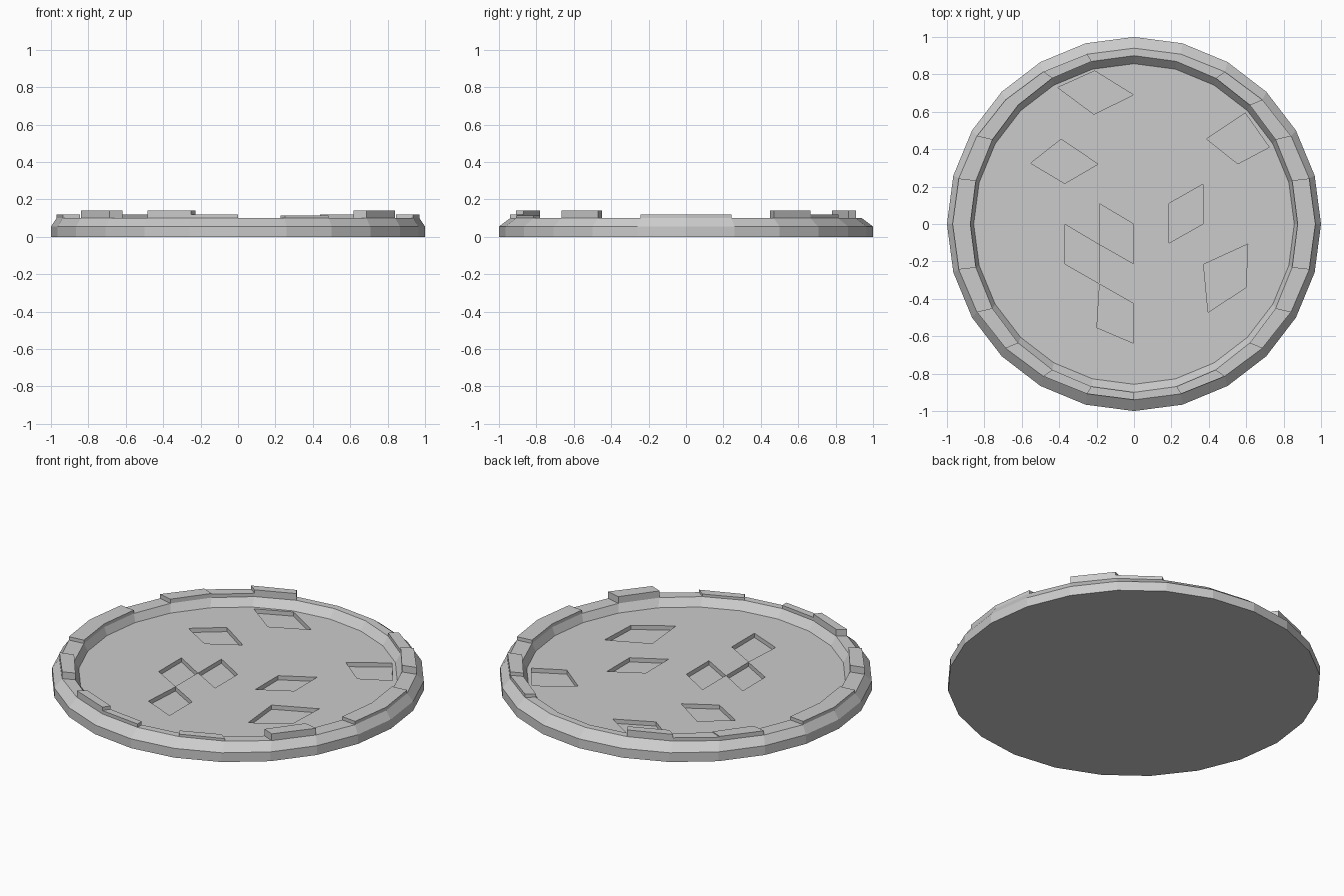
import bpy, bmesh
from math import cos, sin, radians

if "Cube" in bpy.data.objects:
    bpy.data.objects.remove(bpy.data.objects["Cube"])

SIDES = 24
STEP = 360 / SIDES
RIM_Z, FLOOR_Z, PIT_Z = 0.10, 0.055, 0.03
RIM_OUT, RIM_IN = (0.97, 0.94), (0.875, 0.90)   # x and y radii of the rim top


def make_object(name, bm):
    bmesh.ops.recalc_face_normals(bm, faces=bm.faces)
    mesh = bpy.data.meshes.new(name)
    bm.to_mesh(mesh)
    bm.free()
    ob = bpy.data.objects.new(name, mesh)
    bpy.context.collection.objects.link(ob)
    return ob


def on_ring(radii, i, z):
    a = radians(STEP * i)
    return (radii[0] * cos(a), radii[1] * sin(a), z)


def add_prism(bm, outline, z0, z1):
    low = [bm.verts.new((x, y, z0)) for x, y in outline]
    high = [bm.verts.new((x, y, z1)) for x, y in outline]
    bm.faces.new(low)
    bm.faces.new(high)
    n = len(outline)
    for i in range(n):
        j = (i + 1) % n
        bm.faces.new((low[i], low[j], high[j], high[i]))


# Round base with bevelled rim and sunken floor
bm = bmesh.new()
profile = [((1, 1), 0), ((1, 1), 0.055), (RIM_OUT, RIM_Z), (RIM_IN, RIM_Z), ((0.857, 0.857), FLOOR_Z)]
rings = [[bm.verts.new(on_ring(r, i, z)) for i in range(SIDES)] for r, z in profile]
for a, b in zip(rings, rings[1:]):
    for i in range(SIDES):
        j = (i + 1) % SIDES
        bm.faces.new((a[i], a[j], b[j], b[i]))
bm.faces.new(rings[0])
bm.faces.new(rings[-1])
base = make_object("round_base", bm)

# Missing floor tiles, cut as shallow pits
tiles = [
    [(-.21, .82), (0, .69), (-.215, .585), (-.41, .73)],
    [(-.39, .455), (-.19, .32), (-.37, .215), (-.555, .325)],
    [(.37, .215), (.37, 0), (.185, -.105), (.185, .11)],
    [(-.185, .11), (0, 0), (0, -.215), (-.185, -.11)],
    [(-.37, 0), (-.185, -.11), (-.185, -.32), (-.37, -.215)],
    [(-.185, -.32), (0, -.425), (0, -.64), (-.2, -.555)],
    [(.37, -.215), (.61, -.105), (.6, -.34), (.395, -.475)],
    [(.595, .595), (.385, .455), (.555, .32), (.725, .41)],
]
bm = bmesh.new()
for t in tiles:
    cx, cy = sum(p[0] for p in t) / 4, sum(p[1] for p in t) / 4
    add_prism(bm, [(cx + (x - cx) * 0.985, cy + (y - cy) * 0.985) for x, y in t], PIT_Z, 0.09)
cutter = make_object("tile_cutter", bm)
cutter.hide_render = True
mod = base.modifiers.new("pits", 'BOOLEAN')
mod.object = cutter
mod.operation = 'DIFFERENCE'
mod.solver = 'EXACT'
bpy.context.view_layer.objects.active = base
bpy.ops.object.modifier_apply(modifier=mod.name)
bpy.data.objects.remove(cutter)

# Raised stones on the rim: segment index -> top height
stones = {0: .12, 2: .14, 3: .12, 7: .14, 8: .12, 9: .125, 11: .12, 12: .12,
          14: .14, 16: .14, 17: .12, 19: .115, 21: .14, 23: .12}
bm = bmesh.new()
for k, top in stones.items():
    corners = [on_ring(RIM_OUT, k, 0), on_ring(RIM_OUT, k + 1, 0),
               on_ring(RIM_IN, k + 1, 0), on_ring(RIM_IN, k, 0)]
    add_prism(bm, [c[:2] for c in corners], RIM_Z - 0.002, top)
make_object("rim_stones", bm)
